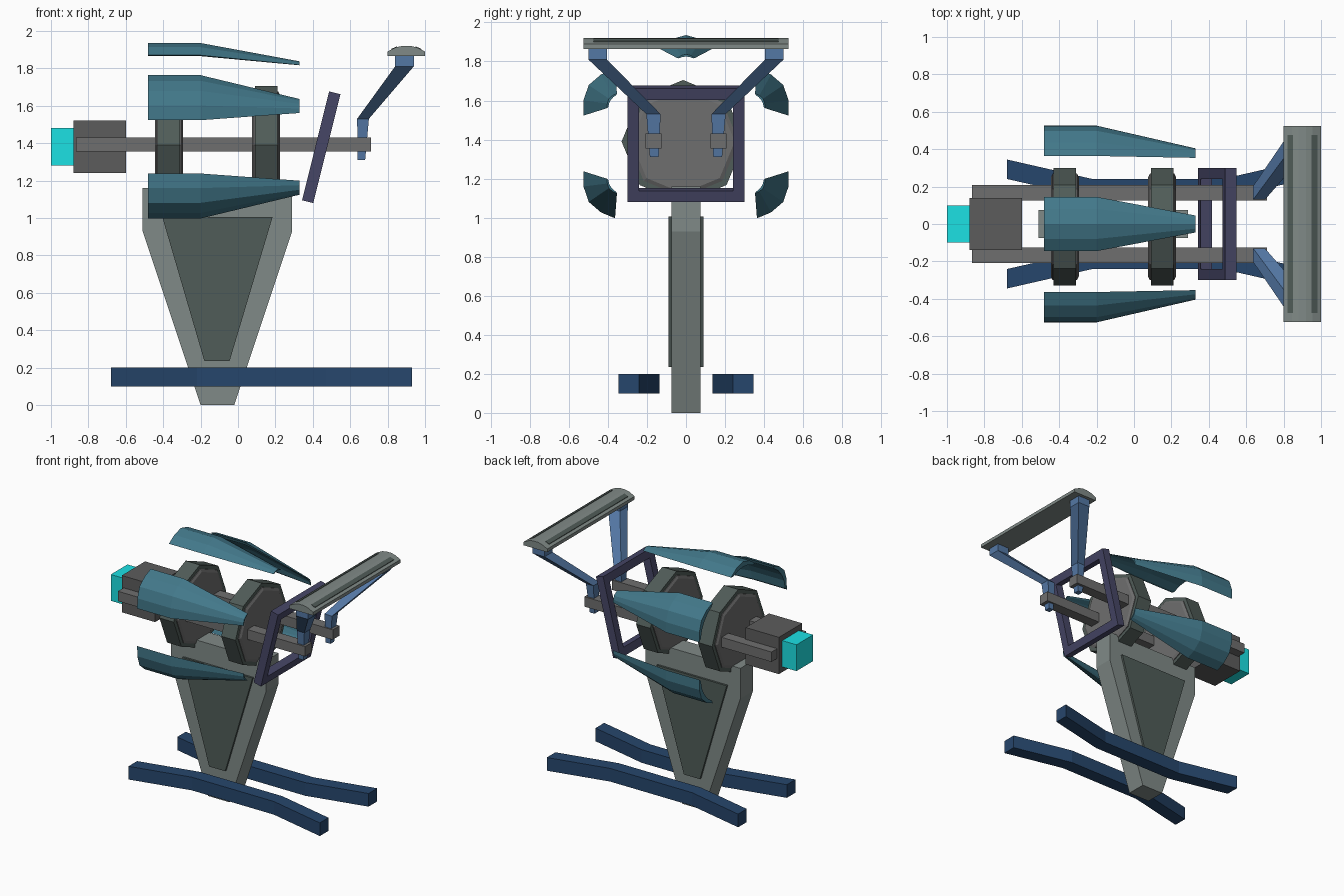
import bpy, bmesh
from math import radians, sin, cos, pi
from mathutils import Matrix, Vector

if "Cube" in bpy.data.objects:
    bpy.data.objects.remove(bpy.data.objects["Cube"])


def lin(c):
    c /= 255
    return c / 12.92 if c < 0.04 else ((c + 0.055) / 1.055) ** 2.4


def material(name, r, g, b):
    m = bpy.data.materials.new(name)
    m.diffuse_color = (lin(r), lin(g), lin(b), 1)
    m.use_nodes = True
    m.node_tree.nodes["Principled BSDF"].inputs["Base Color"].default_value = m.diffuse_color
    return m


TEAL = material("teal", 66, 120, 138)
NAVY = material("navy", 38, 70, 108)
BLUE = material("steel_blue", 84, 120, 165)
VIOLET = material("violet_grey", 70, 70, 102)
CYAN = material("cyan", 28, 225, 228)
GREY = material("grey", 128, 138, 135)
OLIVE = material("dark_green_grey", 80, 92, 88)
DARK = material("dark_grey", 92, 92, 92)
MID = material("mid_grey", 110, 110, 110)


def loft(name, rings, mat):
    """Skin matching cross-sections and cap both ends."""
    bm = bmesh.new()
    vs = [[bm.verts.new(p) for p in r] for r in rings]
    n = len(rings[0])
    for a, b in zip(vs, vs[1:]):
        for i in range(n):
            j = (i + 1) % n
            bm.faces.new((a[i], a[j], b[j], b[i]))
    bm.faces.new(vs[0][::-1])
    bm.faces.new(vs[-1])
    bmesh.ops.recalc_face_normals(bm, faces=bm.faces)
    me = bpy.data.meshes.new(name)
    bm.to_mesh(me)
    bm.free()
    ob = bpy.data.objects.new(name, me)
    bpy.context.collection.objects.link(ob)
    me.materials.append(mat)
    return ob


def box(name, x0, x1, y0, y1, z0, z1, mat):
    return loft(name, [[(x, y0, z0), (x, y1, z0), (x, y1, z1), (x, y0, z1)] for x in (x0, x1)], mat)


def plate(name, outline, hy, mat):
    """Extrude an x-z outline symmetrically in y."""
    return loft(name, [[(x, y, z) for x, z in outline] for y in (-hy, hy)], mat)


# Engine, nozzle and paired rails
box("nozzle", -1, -0.88, -0.1, 0.1, 1.28, 1.48, CYAN)
box("engine_block", -0.88, -0.6, -0.14, 0.14, 1.24, 1.52, DARK)
for s, side in ((-1, "right"), (1, "left")):
    box(side + "_rail", -0.865, 0.71, s * 0.125, s * 0.208, 1.355, 1.43, MID)

# Octagonal bulkheads: dark rim around a slightly wider disc
def octagon(x, r):
    return [(x, -0.015 + r * cos(i * pi / 4), 1.39 + r * sin(i * pi / 4)) for i in range(8)]

for x, tag in ((-0.37, "rear"), (0.15, "front")):
    loft(tag + "_ring", [octagon(x - 0.06, 0.315), octagon(x + 0.06, 0.315)], OLIVE)
    loft(tag + "_disc", [octagon(x - 0.075, 0.265), octagon(x - 0.065, 0.285),
                         octagon(x + 0.065, 0.285), octagon(x + 0.075, 0.265)], MID)

# Tilted square frame
tilt = Matrix.Translation((0.445, 0, 1.378)) @ Matrix.Rotation(radians(14), 4, 'Y')
bm = bmesh.new()
loops = [[[bm.verts.new(tilt @ Vector((x, h * a, h * b)))
           for a, b in ((-1, -1), (1, -1), (1, 1), (-1, 1))]
          for x, h in ((-0.031, 0.3), (0.031, 0.3), (0.031, 0.24), (-0.031, 0.24))]][0]
for k in range(4):
    a, b = loops[k], loops[(k + 1) % 4]
    for i in range(4):
        j = (i + 1) % 4
        bm.faces.new((a[i], a[j], b[j], b[i]))
bmesh.ops.recalc_face_normals(bm, faces=bm.faces)
me = bpy.data.meshes.new("square_frame")
bm.to_mesh(me)
bm.free()
me.materials.append(VIOLET)
bpy.context.collection.objects.link(bpy.data.objects.new("square_frame", me))

# Bent arms carrying the front wing
for s, side in ((-1, "right"), (1, "left")):
    secs = [(0.64, 0.68, 0.14, 0.185, 1.31), (0.637, 0.70, 0.13, 0.203, 1.53),
            (0.84, 0.94, 0.405, 0.5, 1.81), (0.84, 0.94, 0.405, 0.5, 1.87)]
    loft(side + "_wing_arm", [[(x0, s * y0, z), (x1, s * y0, z), (x1, s * y1, z), (x0, s * y1, z)]
                              for x0, x1, y0, y1, z in secs], BLUE)

# Front wing with two long dark strips
plate("front_wing", [(0.8, 1.865), (1, 1.865), (1, 1.89), (0.955, 1.912), (0.92, 1.92),
                     (0.88, 1.92), (0.845, 1.912), (0.8, 1.89)], 0.525, GREY)
for s, tag in ((-1, "rear"), (1, "front")):
    plate(tag + "_wing_strip", [(0.9 + s * a, z) for a, z in
          ((0.05, 1.9), (0.08, 1.89), (0.08, 1.904), (0.05, 1.917))], 0.475, OLIVE)

# Tapered shell panels around the body
SECTION = [(-0.145, 0.47), (-0.08, 0.513), (0, 0.535), (0.08, 0.513), (0.145, 0.47),
           (0.12, 0.465), (0.06, 0.488), (0, 0.495), (-0.06, 0.488), (-0.12, 0.465)]

def shell(name, angle, oy, oz, end_r, sy, sz):
    ca, sa = cos(radians(angle)), sin(radians(angle))
    rings = []
    for x, k, kr, base in ((-0.48, 1, 1, 0.535), (-0.2, 1, 1, 0.535), (0.33, 0.31, 0.3, end_r)):
        ring = []
        for t, r in SECTION:
            t, r = t * k, base + (r - 0.535) * kr
            ring.append((x, sy * (oy + r * sa + t * ca), 1.38 + sz * (oz + r * ca - t * sa)))
        rings.append(ring)
    loft(name, rings, TEAL)

shell("top_shell", 0, 0, 0.02, 0.437, 1, 1)
for sy, side in ((-1, "right"), (1, "left")):
    for sz, level in ((1, "upper"), (-1, "lower")):
        shell(f"{level}_{side}_shell", 56, 0.055, 0.0, 0.41, sy, sz)

# Tapering pylon with raised side panels
plate("pylon", [(-0.51, 1.16), (-0.51, 0.93), (-0.2, 0), (-0.02, 0), (0.29, 0.93), (0.29, 1.16)],
      0.075, GREY)
plate("pylon_panel", [(-0.405, 1.005), (-0.18, 0.235), (-0.045, 0.235), (0.185, 1.005)], 0.09, OLIVE)

# Bowed skids
for s, side in ((-1, "right"), (1, "left")):
    path = ((-0.68, 0.293), (-0.22, 0.188), (0.47, 0.188), (0.93, 0.293))
    loft(side + "_skid", [[(x, s * (y - 0.052), 0.1), (x, s * (y + 0.052), 0.1),
                           (x, s * (y + 0.052), 0.2), (x, s * (y - 0.052), 0.2)]
                          for x, y in path], NAVY)
